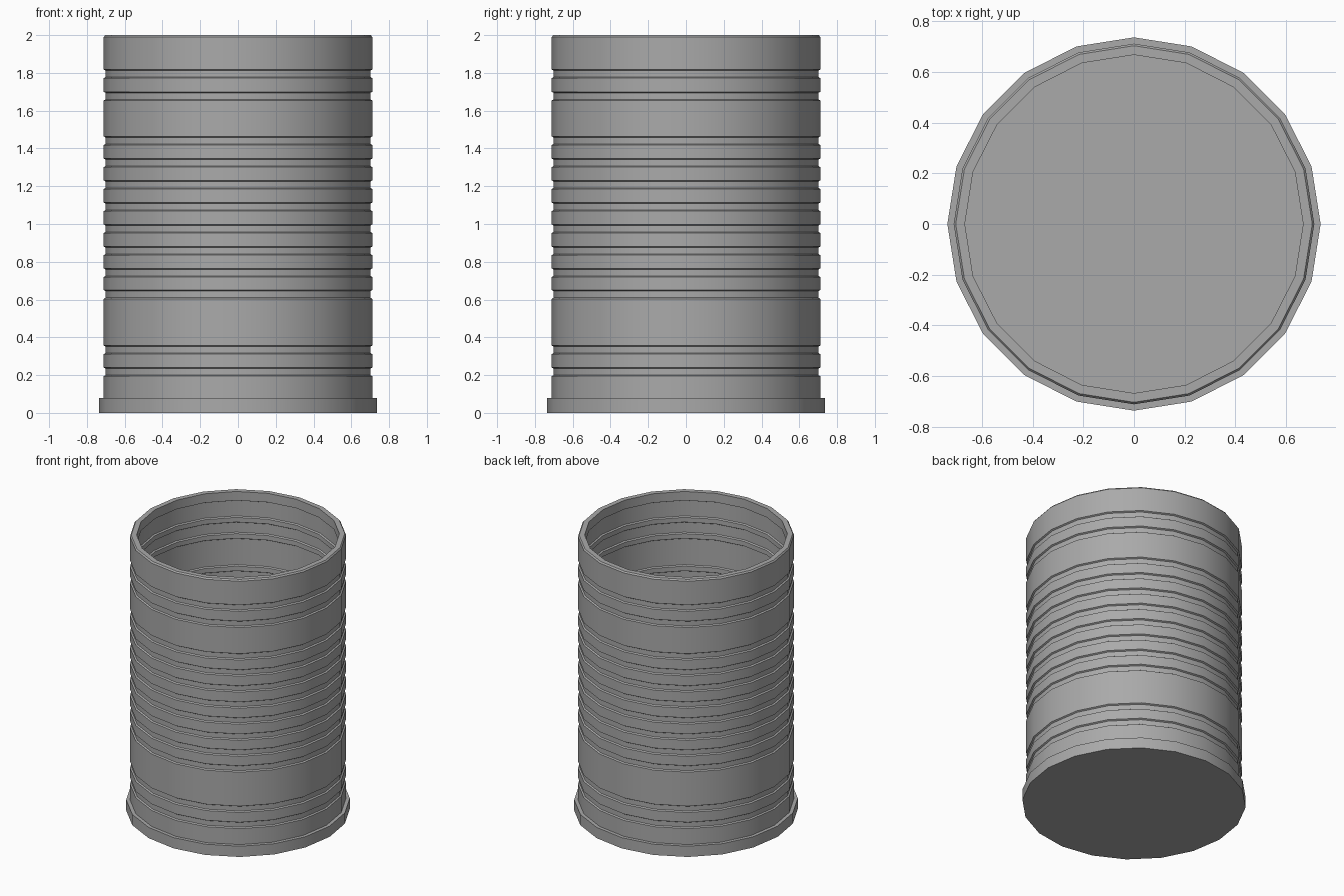
import bpy
import bmesh
from math import radians
from mathutils import Vector

cube = bpy.data.objects.get("Cube")
if cube:
    bpy.data.objects.remove(cube, do_unlink=True)

SIDES = 20
WALL, GROOVE, DEPTH, CHAMFER = 0.711, 0.046, 0.01, 0.006
THICK = 0.034
# Upper edge of each pressed groove, from top to bottom
GROOVE_TOPS = [1.818, 1.7, 1.464, 1.347, 1.231, 1.114, 0.998,
               0.881, 0.765, 0.65, 0.357, 0.24]

grey = bpy.data.materials.new("dull_grey_metal")
grey.use_nodes = True
colour = (0.4, 0.4, 0.4, 1)
grey.diffuse_color = colour
grey.node_tree.nodes["Principled BSDF"].inputs["Base Color"].default_value = colour


def lathe(name, profile, closed):
    """Spin a list of (radius, height) points around the z axis."""
    bm = bmesh.new()
    verts = [bm.verts.new((r, 0, z)) for r, z in profile]
    edges = [bm.edges.new(pair) for pair in zip(verts, verts[1:])]
    if closed:
        edges.append(bm.edges.new((verts[-1], verts[0])))
    bmesh.ops.spin(bm, geom=verts + edges, cent=Vector(), axis=(0, 0, 1),
                   angle=radians(360), steps=SIDES, use_merge=True)
    bmesh.ops.remove_doubles(bm, verts=bm.verts, dist=0.0001)
    if not closed:
        bmesh.ops.holes_fill(bm, edges=[e for e in bm.edges if e.is_boundary], sides=0)
    bmesh.ops.recalc_face_normals(bm, faces=bm.faces)
    mesh = bpy.data.meshes.new(name)
    bm.to_mesh(mesh)
    bm.free()
    mesh.materials.append(grey)
    obj = bpy.data.objects.new(name, mesh)
    bpy.context.collection.objects.link(obj)
    bpy.ops.object.select_all(action="DESELECT")
    obj.select_set(True)
    bpy.context.view_layer.objects.active = obj
    bpy.ops.object.shade_smooth_by_angle(angle=radians(30))
    return obj


def ribs(radius):
    """Chamfered groove steps down a wall of the given radius."""
    low = radius - DEPTH
    points = []
    for top in GROOVE_TOPS:
        bottom = top - GROOVE
        points += [(radius, top), (low, top - CHAMFER),
                   (low, bottom + CHAMFER), (radius, bottom)]
    return points


# Ribbed wall: outer skin, rolled rim and the matching inner skin
inner = WALL - THICK
lip = inner - DEPTH
outer_skin = [(WALL - 0.008, 2.0), (WALL, 1.99)] + ribs(WALL) + [(WALL, 0.04)]
inner_skin = [(lip, 2.0), (lip, 1.935), (inner, 1.93)] + ribs(inner) + [(inner, 0.04)]
lathe("ribbed_wall", outer_skin + inner_skin[::-1], True)

# Base disc: its wider edge is the foot and its top is the floor
lathe("base_disc", [(0.736, 0), (0.736, 0.078)], False)
